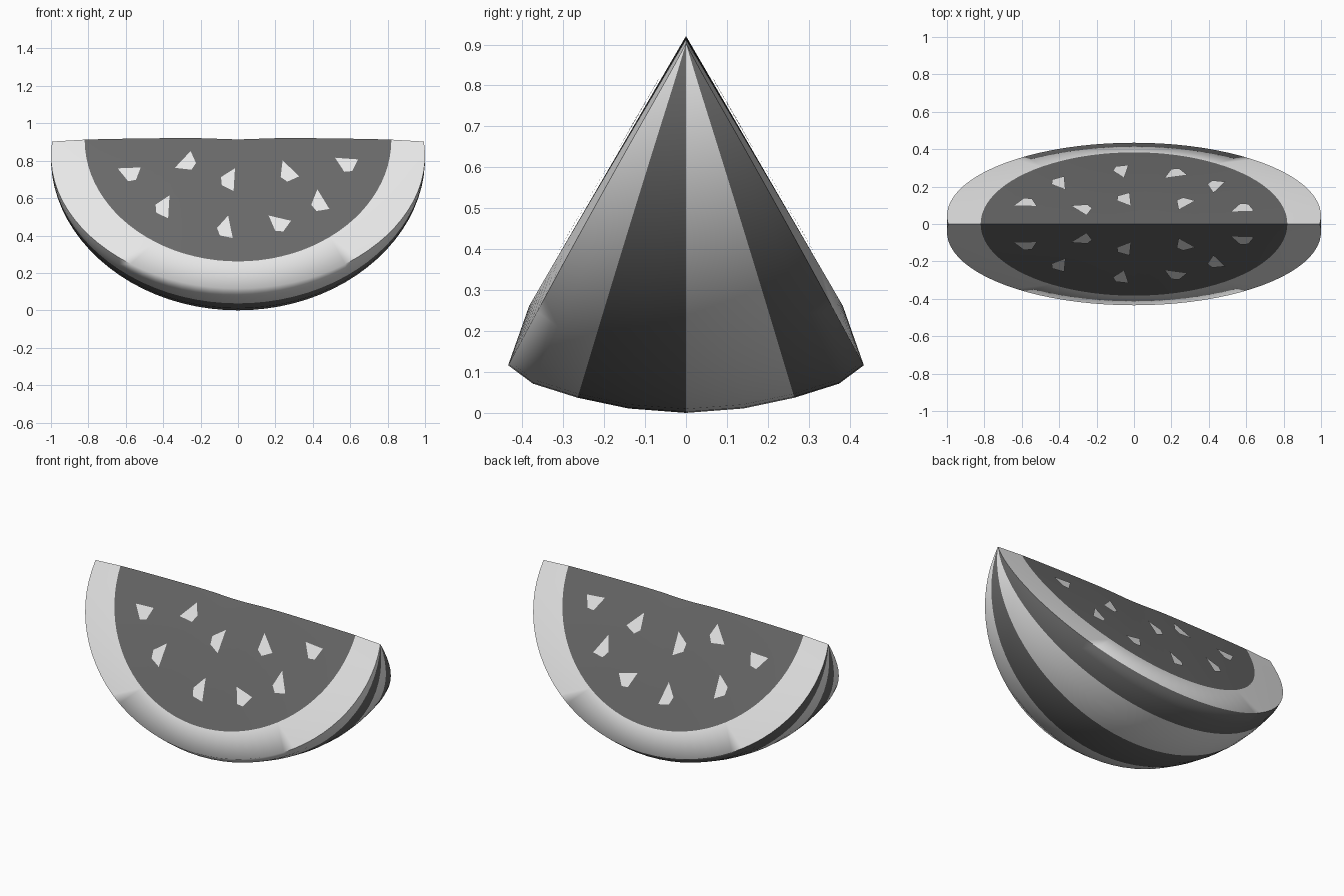
import bpy, bmesh
from math import sin, cos, pi, radians, sqrt, exp, asin

if "Cube" in bpy.data.objects:
    bpy.data.objects.remove(bpy.data.objects["Cube"])

TOP, FACE_TILT, COLUMNS = 0.92, 30.2, 44
FLESH_X, FLESH_D = 0.82, 0.762


def material(name, value):
    m = bpy.data.materials.new(name)
    m.use_nodes = True
    colour = (value, value, value, 1)
    m.diffuse_color = colour
    m.node_tree.nodes["Principled BSDF"].inputs["Base Color"].default_value = colour
    return m


LIGHT, DARK = 0.8, 0.14
flesh = material("flesh", DARK)
rind = material("pale rind", LIGHT)
light_skin = material("light stripe", LIGHT)
dark_skin = material("dark stripe", DARK)
seed_colour = material("seed", LIGHT)


def point(x, d, tilt):
    """Point at distance d below the ridge, swung by tilt about the x axis."""
    ridge = 0.9 + 0.022 * sqrt(max(0, 1 - x * x)) - 0.008 * exp(-(x / 0.15) ** 2)
    sag = (ridge - TOP) * max(0, 1 - d / FLESH_D)
    a = radians(tilt)
    return (x, d * sin(a), TOP - d * cos(a) + sag)


def make_object(name, bm, materials):
    mesh = bpy.data.meshes.new(name)
    bm.to_mesh(mesh)
    bm.free()
    for m in materials:
        mesh.materials.append(m)
    obj = bpy.data.objects.new(name, mesh)
    bpy.context.collection.objects.link(obj)
    return obj


# Skin rings: tilt angle and radius factor, from the front rim to the back rim
half = [(28.4, 0.993), (23.8, 1.008), (16.7, 1.002), (8.8, 1)]
skin = [(-a, r) for a, r in half] + [(0, 1)] + half[::-1]

# Wedge body: one closed cross-section per column along x
bm = bmesh.new()
start = -asin(0.09 / 0.83)
columns = []
for i in range(COLUMNS + 1):
    u = i / COLUMNS
    t = start + (pi - 2 * start) * u
    x, d = cos(t), max(0, 0.09 + 0.83 * sin(t))
    fx, fd = FLESH_X * cos(pi * u), FLESH_D * sin(pi * u)
    ring = [point(fx, 0, 0), point(fx, fd, -FACE_TILT)]
    ring += [point(x, d * r, a) for a, r in skin]
    ring.append(point(fx, fd, FACE_TILT))
    columns.append([bm.verts.new(p) for p in ring])

# Material slots around the section: flesh, rind, four stripes, rind, flesh
slots = [0, 1, 2, 2, 3, 3, 2, 2, 3, 3, 1, 0]
# the outermost stripes reach the rims
slots = [0, 1] + [2, 2, 3, 3] * 2 + [1, 0]
n = len(slots)
for a, b in zip(columns, columns[1:]):
    for k in range(n):
        j = (k + 1) % n
        bm.faces.new((a[k], a[j], b[j], b[k])).material_index = slots[k]
bmesh.ops.remove_doubles(bm, verts=bm.verts, dist=0.0001)
bmesh.ops.dissolve_degenerate(bm, edges=bm.edges, dist=0.0001)
bmesh.ops.recalc_face_normals(bm, faces=bm.faces)
wedge = make_object("melon_wedge", bm, [flesh, rind, light_skin, dark_skin])
wedge.data.shade_smooth()
wedge.data.set_sharp_from_angle(angle=radians(76))

# Seeds: thin pointed chips on both cut faces (x, height, direction of the tip)
seeds = [(-0.58, 0.74, 155), (-0.28, 0.79, 200), (-0.04, 0.7, 60),
         (0.27, 0.74, 110), (0.58, 0.79, 150), (-0.39, 0.55, 60),
         (0.44, 0.58, 95), (0.22, 0.47, 140), (-0.06, 0.44, 75)]
chip = [(0.065, 0.01), (-0.015, 0.05), (-0.05, 0.025), (-0.045, -0.045)]
for side, label in ((-1, "front"), (1, "back")):
    for i, (sx, sz, turn) in enumerate(seeds):
        c, s = cos(radians(turn)), sin(radians(turn))
        bm = bmesh.new()
        verts = []
        for px, pz in chip:
            x, z = sx + px * c - pz * s, sz + px * s + pz * c
            d = (TOP - z) / cos(radians(FACE_TILT))
            p = point(x, d, side * FACE_TILT)
            verts.append(bm.verts.new((p[0], p[1] + side * 0.005, p[2] + 0.003)))
        face = bm.faces.new(verts)
        face.normal_update()
        if face.normal.y * side < 0:
            face.normal_flip()
        make_object(f"seed_{label}_{i + 1}", bm, [seed_colour])
